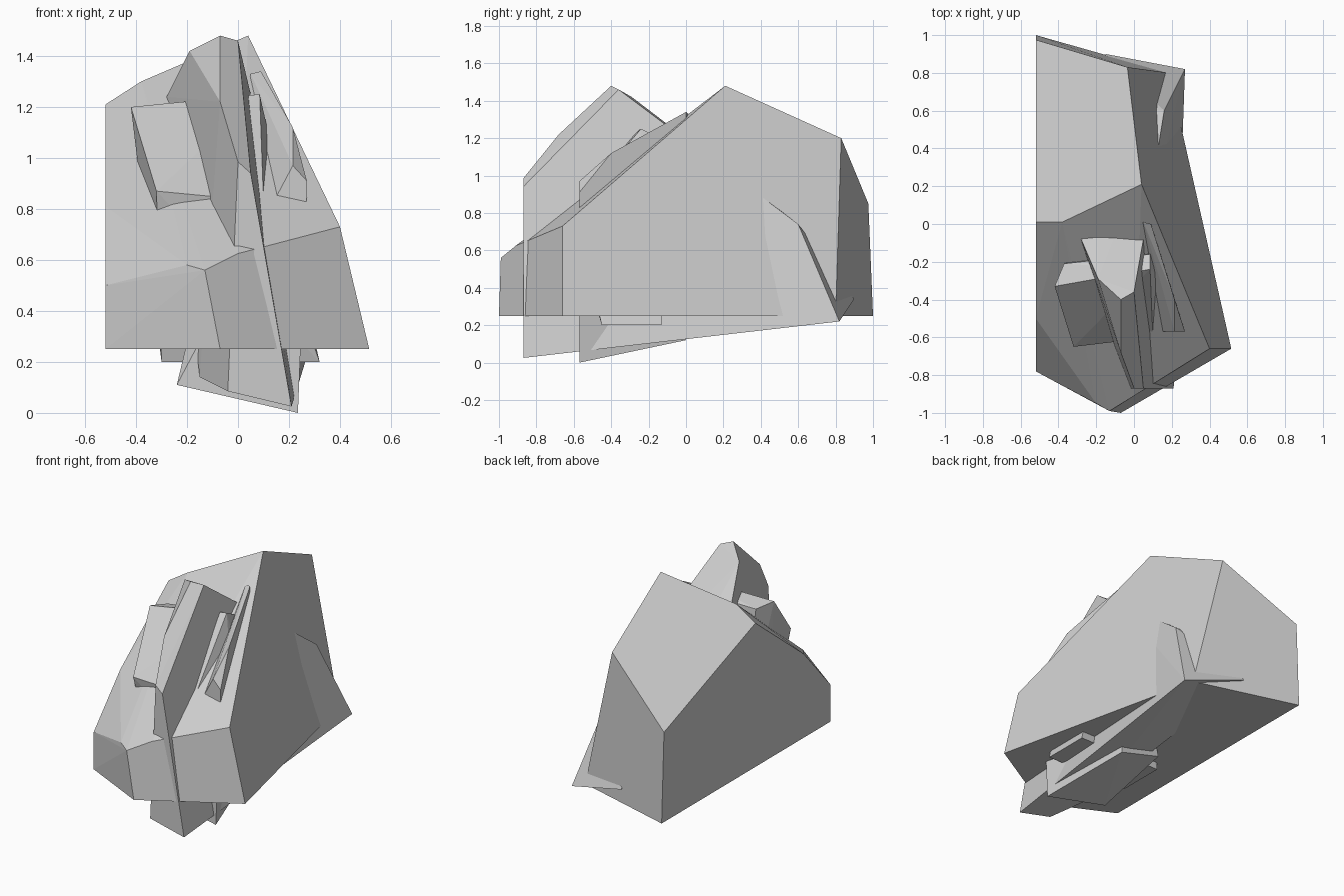
import bpy, bmesh

cube = bpy.data.objects.get("Cube")
if cube:
    bpy.data.objects.remove(cube, do_unlink=True)

stone = bpy.data.materials.new("grey_stone")
stone.use_nodes = True
GREY = (0.6, 0.6, 0.6, 1)
stone.diffuse_color = GREY
stone.node_tree.nodes["Principled BSDF"].inputs["Base Color"].default_value = GREY


def rock(name, corners):
    """Faceted convex stone spanned by its corner points."""
    bm = bmesh.new()
    for c in corners:
        bm.verts.new(c)
    hull = bmesh.ops.convex_hull(bm, input=bm.verts[:])
    loose = set(hull["geom_interior"] + hull["geom_unused"])
    bmesh.ops.delete(bm, geom=[v for v in loose if isinstance(v, bmesh.types.BMVert)],
                     context='VERTS')
    bmesh.ops.dissolve_limit(bm, angle_limit=0.03, verts=bm.verts[:], edges=bm.edges[:])
    bmesh.ops.recalc_face_normals(bm, faces=bm.faces[:])
    mesh = bpy.data.meshes.new(name)
    bm.to_mesh(mesh)
    bm.free()
    mesh.materials.append(stone)
    obj = bpy.data.objects.new(name, mesh)
    bpy.context.collection.objects.link(obj)
    return obj


# Large boulder with flat base and one sheer side
rock("main_boulder", [
    (-.52, -.78, .25), (-.07, -1, .25), (.515, -.66, .25), (.185, .8, .25), (-.52, 1, .25),
    (-.52, -.78, .5), (-.2, -.95, .58), (-.13, -.99, .56), (0, -.91, .625), (.4, -.66, .73),
    (-.52, -.5, .81), (-.52, .01, 1.21), (-.38, .01, 1.3), (.04, .21, 1.48),
    (-.035, .83, 1.2), (-.52, .975, .85),
])

# Tall ridge stone piercing the boulder from front to back
rock("ridge_stone", [
    (-.07, -.4, 1.48), (0, -.36, 1.46), (-.19, -.29, 1.42), (-.28, -.08, 1.24), (.05, -.08, 1.25),
    (-.07, -.68, 1.22), (0, -.87, .985), (.05, -.87, .94), (.21, -.87, .025), (-.04, -.87, .085),
    (-.15, -.6, .14), (.16, .6, .74), (-.2, .6, .74), (.27, .82, .22), (-.15, .9, .34),
])

# Wide slab crossing behind the ridge
rock("cross_slab", [
    (-.42, -.33, 1.2), (.085, -.24, 1.25), (-.37, -.21, 1.18), (.085, -.16, 1.21),
    (-.32, -.65, .87), (.1, -.6, .83),
    (-.3, -.45, .2), (.32, -.45, .2), (-.3, -.13, .2), (.32, -.13, .2),
])

# Narrow shard on the left shoulder, reaching the ground
rock("side_shard", [
    (.05, .01, 1.33), (.09, 0, 1.34), (.215, -.4, 1.12), (.215, -.57, .97),
    (.27, -.57, .91), (.27, -.57, .85), (.235, -.57, 0), (-.24, -.57, .11),
    (.1, 0, .12), (-.2, 0, .2),
])
